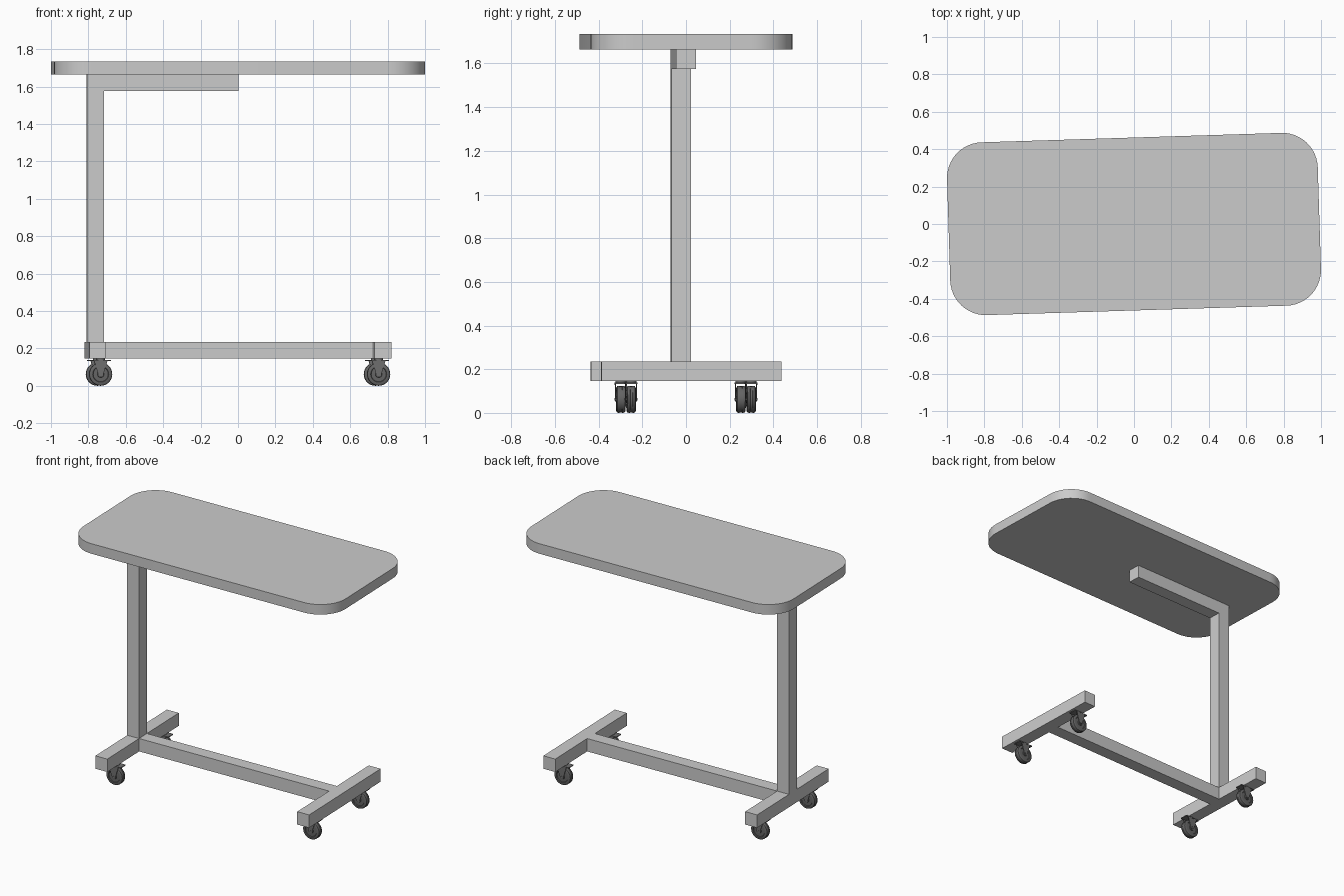
import bpy, bmesh, math
from mathutils import Matrix, Vector

if "Cube" in bpy.data.objects:
    bpy.data.objects.remove(bpy.data.objects["Cube"])

TURN = Matrix.Rotation(math.radians(1.8), 4, 'Z')   # whole model sits slightly turned


def material(name, v):
    m = bpy.data.materials.new(name)
    m.diffuse_color = (v, v, v, 1)
    m.use_nodes = True
    m.node_tree.nodes["Principled BSDF"].inputs["Base Color"].default_value = m.diffuse_color
    return m


DARK = material("dark_rubber", 0.13)
METAL = material("dark_metal", 0.16)
PANEL = material("panel_grey", 0.52)


def finish(name, bm, mats=(), smooth=False):
    bmesh.ops.recalc_face_normals(bm, faces=bm.faces)
    bm.transform(TURN)
    me = bpy.data.meshes.new(name)
    bm.to_mesh(me)
    bm.free()
    ob = bpy.data.objects.new(name, me)
    bpy.context.collection.objects.link(ob)
    for m in mats:
        me.materials.append(m)
    if smooth:
        bpy.ops.object.select_all(action='DESELECT')
        ob.select_set(True)
        bpy.context.view_layer.objects.active = ob
        bpy.ops.object.shade_smooth_by_angle(angle=math.radians(35))
    return ob


def add_box(bm, lo, hi):
    lo, hi = Vector(lo), Vector(hi)
    mat = Matrix.Translation((lo + hi) / 2) @ Matrix.Diagonal((*(hi - lo), 1))
    bmesh.ops.create_cube(bm, size=1, matrix=mat)


def box(name, lo, hi, mats=()):
    bm = bmesh.new()
    add_box(bm, lo, hi)
    return finish(name, bm, mats)


# tabletop: rounded slab with a flush inner panel on both faces
def tabletop(a=0.9915, b=0.462, r=0.19, border=0.09, z0=1.665, z1=1.735, n=12):
    bm = bmesh.new()

    def loop(rad, z):
        pts = []
        for k, (sx, sy) in enumerate(((1, 1), (-1, 1), (-1, -1), (1, -1))):
            for i in range(n + 1):
                t = math.pi / 2 * (k + i / n)
                pts.append(bm.verts.new((sx * (a - r) + rad * math.cos(t),
                                         sy * (b - r) + rad * math.sin(t), z)))
        return pts

    rings = [loop(r - border, z0), loop(r, z0), loop(r, z1), loop(r - border, z1)]
    for p, q in zip(rings, rings[1:]):
        for i in range(len(p)):
            j = (i + 1) % len(p)
            bm.faces.new((p[i], p[j], q[j], q[i]))
    for end in (rings[0], rings[-1]):
        bm.faces.new(end).material_index = 1
    rim = bpy.data.materials.new("rim_grey")
    rim.diffuse_color = (0.8, 0.8, 0.8, 1)
    rim.use_nodes = True
    rim.node_tree.nodes["Principled BSDF"].inputs["Base Color"].default_value = rim.diffuse_color
    finish("tabletop", bm, (rim, PANEL), True)


tabletop()

# frame
H, X = 0.045, 0.763
box("support_arm", (-X - H, -H, 1.575), (0, H, 1.665))
box("column", (-X - H, -H, 0.235), (-X + H, H, 1.575))
box("base_beam", (-X + H, -H, 0.145), (X - H, H, 0.235))
for side, s in (("left", -1), ("right", 1)):
    box(side + "_foot_bar", (s * X - H, -0.413, 0.145), (s * X + H, 0.413, 0.235))


# wheel: lathed tyre profile (radius, offset along the axle) with tread grooves
def wheel(name, cx, cy, R=0.062):
    half = [(0.016, 0.022), (0.018, 0.017), (0.040, 0.016), (0.043, 0.021), (0.054, 0.021),
            (0.060, 0.017), (R, 0.011), (R, 0.006), (R - 0.002, 0.005)]
    prof = [(0, 0.022)] + half + [(p, -o) for p, o in reversed(half)] + [(0, -0.022)]
    bm = bmesh.new()
    vs = [bm.verts.new((cx + p, cy + o, R)) for p, o in prof]
    es = [bm.edges.new(e) for e in zip(vs, vs[1:])]
    bmesh.ops.spin(bm, geom=vs + es, cent=(cx, cy, R), axis=(0, 1, 0),
                   angle=math.tau, steps=32)
    bmesh.ops.remove_doubles(bm, verts=bm.verts, dist=1e-5)
    finish(name, bm, (DARK,), True)


# fork: top plate, swivel disc, two tapering cheeks and an axle
def fork(name, cx, cy, R=0.062):
    bm = bmesh.new()
    add_box(bm, (cx - 0.055, cy - 0.028, 0.133), (cx + 0.055, cy + 0.028, 0.139))
    bmesh.ops.create_cone(bm, cap_ends=True, segments=20, radius1=0.024, radius2=0.024,
                          depth=0.007, matrix=Matrix.Translation((cx, cy, 0.1417)))
    prof = [(-0.036, 0.133), (0.036, 0.133), (0.015, 0.066), (0.010, 0.056),
            (0, 0.052), (-0.010, 0.056), (-0.015, 0.066)]
    for s in (-1, 1):
        f = bm.faces.new([bm.verts.new((cx + x, cy + s * 0.0235, z)) for x, z in prof])
        ext = bmesh.ops.extrude_face_region(bm, geom=[f], use_keep_orig=True)
        vs = [g for g in ext["geom"] if isinstance(g, bmesh.types.BMVert)]
        bmesh.ops.translate(bm, verts=vs, vec=(0, s * 0.0035, 0))
    rot = Matrix.Translation((cx, cy, R)) @ Matrix.Rotation(math.pi / 2, 4, 'X')
    bmesh.ops.create_cone(bm, cap_ends=True, segments=12, radius1=0.006, radius2=0.006,
                          depth=0.058, matrix=rot)
    finish(name, bm, (METAL,), True)


for side, sx in (("left", -1), ("right", 1)):
    for end, sy in (("front", -1), ("back", 1)):
        wheel(f"{end}_{side}_wheel", sx * 0.7435, sy * 0.275)
        fork(f"{end}_{side}_caster_fork", sx * 0.7435, sy * 0.275)
